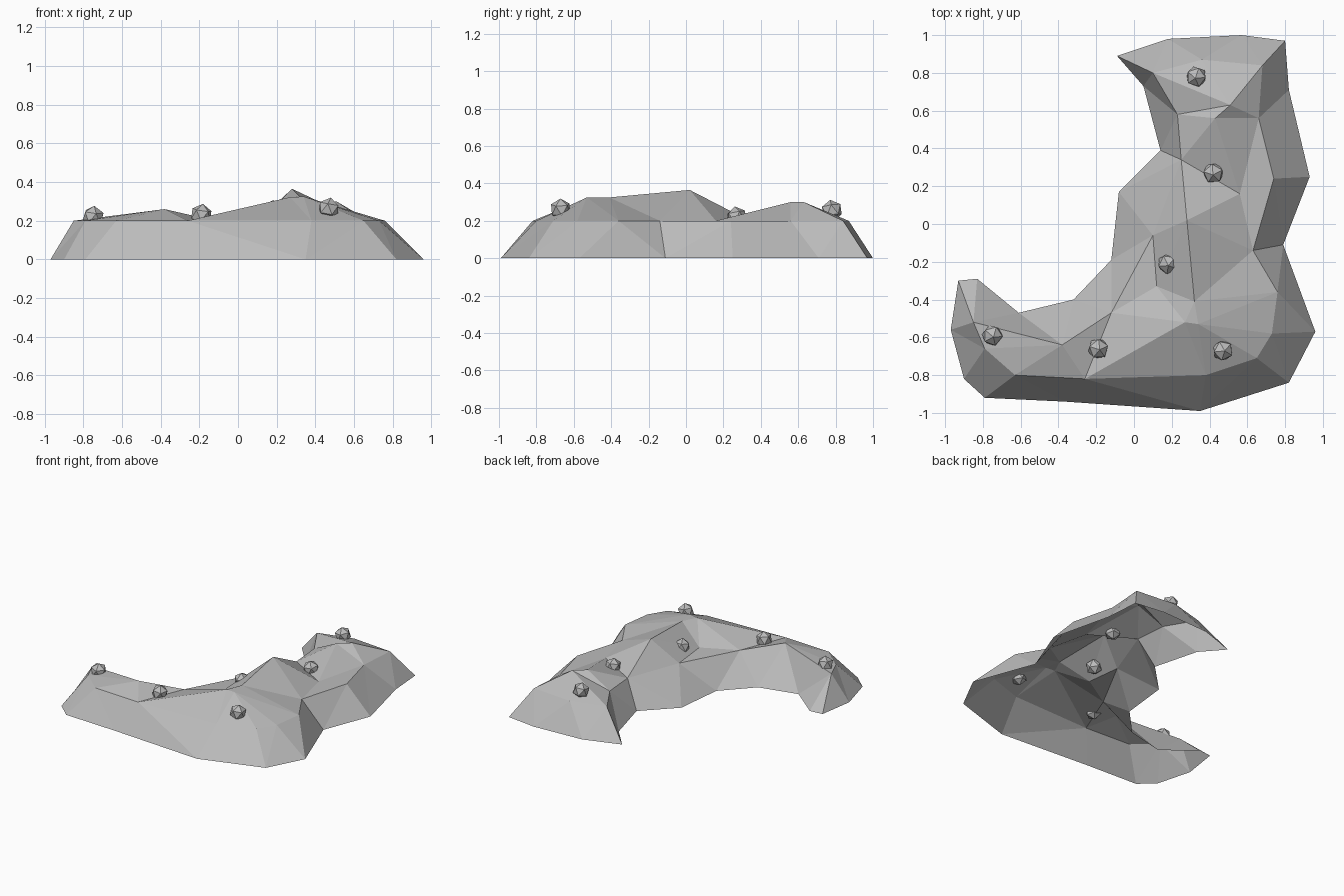
import bpy
from mathutils import Vector
from mathutils.geometry import delaunay_2d_cdt

default_cube = bpy.data.objects.get("Cube")
if default_cube:
    bpy.data.objects.remove(default_cube, do_unlink=True)

RIM_HEIGHT = 0.2

# Ground outline, clockwise from the back tip
foot = [(-.09, .89), (.18, .98), (.57, 1), (.8, .97), (.82, .71), (.93, .25),
        (.79, -.11), (.96, -.57), (.82, -.84), (.35, -.99), (-.37, -.94),
        (-.79, -.92), (-.9, -.82), (-.97, -.56), (-.93, -.3), (-.83, -.29),
        (-.61, -.47), (-.32, -.4), (-.12, -.19), (-.08, .17), (.14, .39), (.05, .73)]

# Top edge of the sloping walls, clockwise; a third value replaces the rim height
rim = [(.1, .8), (.36, .87), (.68, .84), (.66, .56), (.74, .24), (.63, -.14),
       (.76, -.36), (.73, -.58), (.65, -.71), (.38, -.8), (-.26, -.82),
       (-.63, -.8), (-.79, -.66), (-.85, -.52), (-.38, -.64, .26),
       (-.12, -.47), (.1, -.06), (.25, .34), (.23, .58)]

# Raised points of the upper surface
crown = {
    "peak": (.28, .02, .365), "ridge": (.32, -.41, .325),
    "brow": (.34, -.53, .325), "brow_side": (.27, -.52, .322),
    "hollow": (.12, -.33, .21), "saddle": (.56, .16, .2),
    "knoll": (.43, .56, .3), "knoll_back": (.51, .63, .3),
}

# Crease lines; whole numbers point into the rim list
creases = [("peak", "ridge"), ("ridge", "brow"), ("brow", "brow_side"),
           ("peak", 17), ("peak", 16), ("peak", "saddle"), ("saddle", "knoll"),
           ("knoll", "knoll_back"), ("knoll", 17), ("saddle", 17),
           ("knoll_back", 2), ("knoll_back", 0), ("knoll_back", 3),
           ("hollow", "ridge"), ("hollow", "brow_side"), ("hollow", 15),
           ("hollow", 16), ("brow_side", 15), ("brow_side", 10),
           ("brow", 7), ("brow", 9), ("peak", 5), ("ridge", 5)]


def make_material(name, value):
    mat = bpy.data.materials.new(name)
    mat.use_nodes = True
    colour = (value, value, value, 1)
    mat.diffuse_color = colour
    mat.node_tree.nodes["Principled BSDF"].inputs["Base Color"].default_value = colour
    return mat


def loop_edges(start, count):
    return [(start + i, start + (i + 1) % count) for i in range(count)]


def build_shell(mat):
    points = [(x, y, 0) for x, y in foot]
    points += [p if len(p) > 2 else (*p, RIM_HEIGHT) for p in rim]
    first_crown = len(points)
    points += crown.values()
    names = list(crown)

    def index(key):
        return first_crown + names.index(key) if isinstance(key, str) else len(foot) + key

    edges = loop_edges(len(foot), len(rim))
    edges += [(index(a), index(b)) for a, b in creases]
    border = list(reversed(range(len(foot))))
    flat, _, faces, sources, _, _ = delaunay_2d_cdt(
        [Vector(p[:2]) for p in points], edges, [border], 1, 1e-5)
    # Lift the flat triangulation to the heights of its source points
    verts = [(v.x, v.y, points[s[0]][2] if s else RIM_HEIGHT)
             for v, s in zip(flat, sources)]
    mesh = bpy.data.meshes.new("rock_shell")
    mesh.from_pydata(verts, [], faces)
    mesh.materials.append(mat)
    shell = bpy.data.objects.new("rock_shell", mesh)
    bpy.context.collection.objects.link(shell)


grey = make_material("stone_grey", 0.5)
build_shell(grey)

# Small faceted studs half sunk in the upper surface
studs = [(.33, .78, .255), (.42, .27, .22), (.18, -.21, .25),
         (-.75, -.59, .22), (-.19, -.66, .23), (.47, -.67, .262)]
for number, place in enumerate(studs):
    bpy.ops.mesh.primitive_ico_sphere_add(
        subdivisions=1, radius=.058, location=place, rotation=(.15, -.1, number * .4))
    stud = bpy.context.object
    stud.name = f"stud_{number + 1}"
    stud.data.materials.append(grey)
